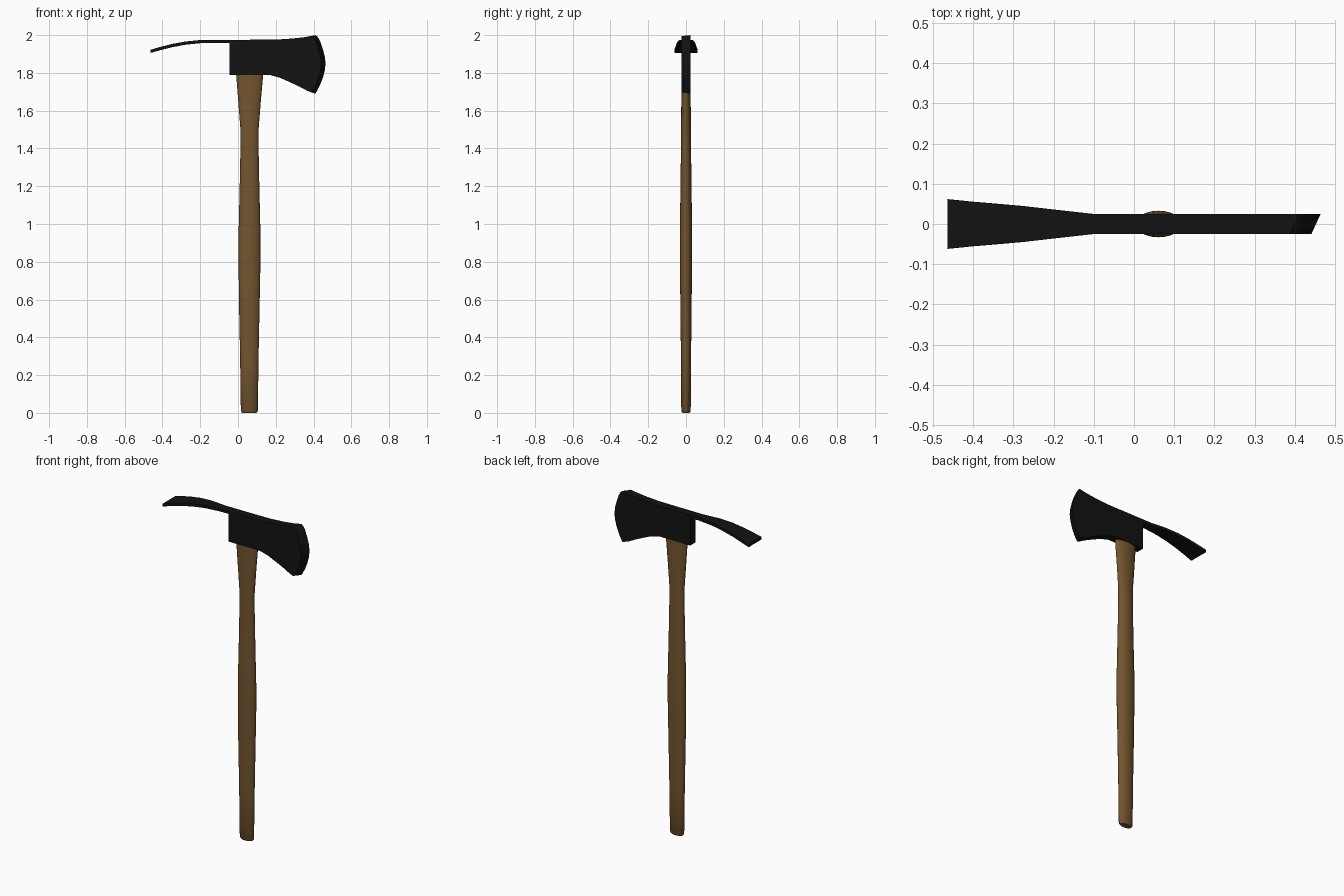
import bpy, bmesh, math

if "Cube" in bpy.data.objects:
    bpy.data.objects.remove(bpy.data.objects["Cube"])


def material(name, color):
    m = bpy.data.materials.new(name)
    m.diffuse_color = (*color, 1)
    m.use_nodes = True
    m.node_tree.nodes["Principled BSDF"].inputs["Base Color"].default_value = m.diffuse_color
    return m


def finish(bm, name, mat, smooth_angle):
    bmesh.ops.recalc_face_normals(bm, faces=bm.faces)
    me = bpy.data.meshes.new(name)
    bm.to_mesh(me)
    bm.free()
    ob = bpy.data.objects.new(name, me)
    bpy.context.collection.objects.link(ob)
    me.materials.append(mat)
    bpy.ops.object.select_all(action='DESELECT')
    ob.select_set(True)
    bpy.context.view_layer.objects.active = ob
    bpy.ops.object.shade_smooth_by_angle(angle=math.radians(smooth_angle))
    return ob


def loft(rings, name, mat, smooth_angle):
    bm = bmesh.new()
    loops = [[bm.verts.new(p) for p in ring] for ring in rings]
    n = len(loops[0])
    for a, b in zip(loops, loops[1:]):
        for i in range(n):
            j = (i + 1) % n
            bm.faces.new((a[i], a[j], b[j], b[i]))
    bm.faces.new(loops[0])
    bm.faces.new(loops[-1])
    return finish(bm, name, mat, smooth_angle)


steel = material("black_steel", (0.006, 0.006, 0.006))
wood = material("wood", (0.17, 0.09, 0.028))

# Handle: oval sections (z, centre x, half width x, half depth y)
sections = [
    (0.0, 0.06, 0.038, 0.019), (0.01, 0.06, 0.045, 0.025),
    (0.30, 0.06, 0.049, 0.027), (0.60, 0.06, 0.055, 0.030),
    (0.80, 0.061, 0.058, 0.033), (0.95, 0.061, 0.058, 0.033),
    (1.20, 0.061, 0.052, 0.029), (1.40, 0.061, 0.048, 0.027),
    (1.50, 0.061, 0.048, 0.026), (1.64, 0.061, 0.059, 0.025),
    (1.81, 0.062, 0.073, 0.024),
]
SIDES = 24
loft([[(cx + rx * math.cos(2 * math.pi * i / SIDES),
        ry * math.sin(2 * math.pi * i / SIDES), z) for i in range(SIDES)]
      for z, cx, rx, ry in sections], "handle", wood, 40)

# Axe head: side profile, with the cutting edge ground back on the front side
T = 0.025
body_low = [(-0.045, 1.79), (0.165, 1.79), (0.22, 1.775), (0.27, 1.753),
            (0.32, 1.730), (0.365, 1.706)]
edge = [(0.41, 1.69), (0.432, 1.73), (0.448, 1.77), (0.459, 1.81),
        (0.464, 1.85), (0.459, 1.89), (0.448, 1.93), (0.434, 1.97),
        (0.422, 1.99), (0.41, 2.0)]
body_top = [(0.36, 1.990), (0.29, 1.982), (0.20, 1.976), (-0.045, 1.975)]
back = [(x, T, z) for x, z in body_low + edge + body_top]
front = ([(x, -T, z) for x, z in body_low]
         + [(x - 0.023, -T, min(max(z, 1.697), 1.995)) for x, z in edge]
         + [(x, -T, z) for x, z in body_top])
loft([front, back], "axe_head", steel, 20)

# Adze blade: flaring curved strip (x, top z, half width)
strip = [(-0.04, 1.975, 0.025), (-0.10, 1.975, 0.025), (-0.20, 1.974, 0.036),
         (-0.28, 1.966, 0.045), (-0.35, 1.953, 0.051),
         (-0.41, 1.938, 0.056), (-0.46, 1.922, 0.062)]
rings = []
for k, (x, z, w) in enumerate(strip):
    a, b = strip[max(k - 1, 0)], strip[min(k + 1, len(strip) - 1)]
    slope = math.atan2(a[1] - b[1], a[0] - b[0])
    dx, dz = 0.017 * math.sin(slope), -0.017 * math.cos(slope)
    if k == len(strip) - 1:
        x, dx = -0.464, 0.0
    rings.append([(x, -w, z), (x, w, z), (x + dx, w, z + dz), (x + dx, -w, z + dz)])
loft(rings, "adze_blade", steel, 30)
